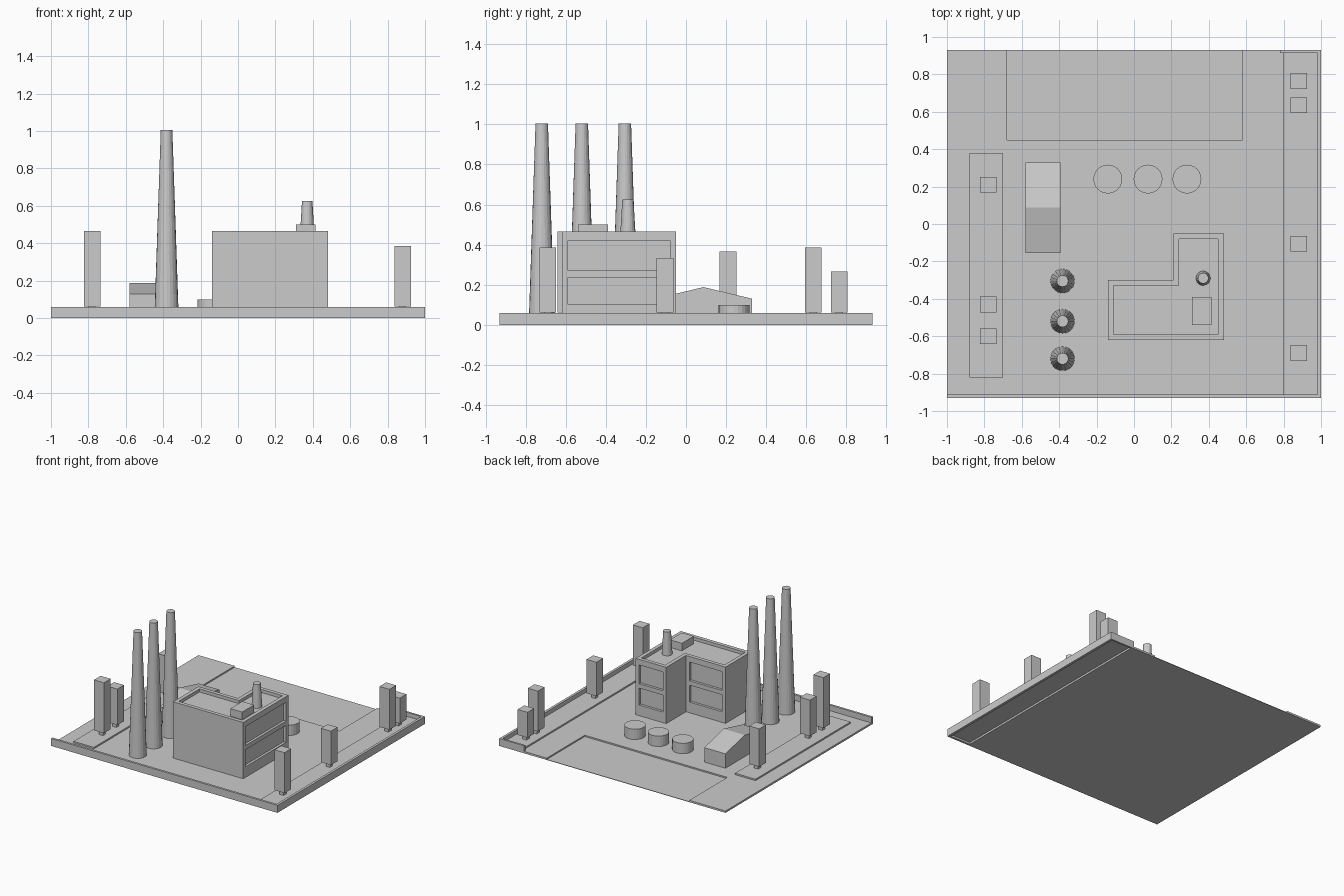
import bpy, bmesh, math
from mathutils import Matrix, Vector

if "Cube" in bpy.data.objects:
    bpy.data.objects.remove(bpy.data.objects["Cube"])


def finish(name, bm):
    bmesh.ops.recalc_face_normals(bm, faces=bm.faces)
    me = bpy.data.meshes.new(name)
    bm.to_mesh(me)
    bm.free()
    ob = bpy.data.objects.new(name, me)
    bpy.context.collection.objects.link(ob)
    return ob


def add_box(bm, x0, x1, y0, y1, z0, z1):
    m = (Matrix.Translation(((x0 + x1) / 2, (y0 + y1) / 2, (z0 + z1) / 2))
         @ Matrix.Diagonal((x1 - x0, y1 - y0, z1 - z0, 1)))
    bmesh.ops.create_cube(bm, size=1, matrix=m)


def box(name, *dims):
    bm = bmesh.new()
    add_box(bm, *dims)
    return finish(name, bm)


def cone(name, x, y, z0, z1, r0, r1, sides):
    bm = bmesh.new()
    bmesh.ops.create_cone(bm, cap_ends=True, segments=sides, radius1=r0, radius2=r1,
                          depth=z1 - z0, matrix=Matrix.Translation((x, y, (z0 + z1) / 2)))
    return finish(name, bm)


def add_prism(bm, points, offset):
    face = bm.faces.new([bm.verts.new(p) for p in points])
    ext = bmesh.ops.extrude_face_region(bm, geom=[face])["geom"]
    bmesh.ops.translate(bm, vec=Vector(offset),
                        verts=[v for v in ext if isinstance(v, bmesh.types.BMVert)])


def ell(d):
    # L-shaped plan of the main building, inset by d
    return [(-.14 + d, -.62 + d), (.48 - d, -.62 + d), (.48 - d, -.05 - d),
            (.21 + d, -.05 - d), (.21 + d, -.30 - d), (-.14 + d, -.30 - d)]


# Ground: lower sheet, raised yard around the sunken parking bay
box("ground", -1, .8, -.93, .93, 0, .004)
bm = bmesh.new()
yard = [(-1, -.93), (.8, -.93), (.8, .93), (.58, .93), (.58, .45),
        (-.68, .45), (-.68, .93), (-1, .93)]
add_prism(bm, [(x, y, .004) for x, y in yard], (0, 0, .011))
finish("yard", bm)

# Grass strips and boundary walls
box("grass_right", .8, .99, -.92, .92, .015, .027)
box("grass_left", -.88, -.70, -.82, .38, .012, .027)
box("wall_front", -1, 1, -.93, -.912, 0, .06)
box("wall_right", .98, 1, -.912, .93, 0, .06)
box("wall_back", .78, .98, .915, .93, 0, .06)

# Main building with roof recess and window recesses
bm = bmesh.new()
add_prism(bm, [(x, y, .005) for x, y in ell(0)], (0, 0, .46))
building = finish("building", bm)
bm = bmesh.new()
add_prism(bm, [(x, y, .44) for x, y in ell(.03)], (0, 0, .1))
for z0, z1 in ((.10, .235), (.27, .42)):
    add_box(bm, .46, .55, -.59, -.08, z0, z1)
    add_box(bm, .24, .45, -.07, .02, z0, z1)
    add_box(bm, -.11, .18, -.32, -.23, z0, z1)
cutter = finish("cutter", bm)
cutter.hide_render = True
mod = building.modifiers.new("recesses", "BOOLEAN")
mod.operation, mod.object, mod.solver = "DIFFERENCE", cutter, "EXACT"
bpy.context.view_layer.objects.active = building
bpy.ops.object.modifier_apply(modifier=mod.name)
bpy.data.objects.remove(cutter)

# Roof equipment
box("roof_unit", .31, .415, -.54, -.39, .435, .50)
cone("roof_vent", .37, -.29, .435, .625, .039, .028, 20)

# Tall chimneys
for i, y in enumerate((-.72, -.52, -.305)):
    cone(f"chimney_{i}", -.382, y, .005, 1.005, .065, .031, 20)

# Storage tanks
for i, x in enumerate((-.14, .075, .283)):
    cone(f"tank_{i}", x, .24, .005, .098, .077, .077, 24)

# Gabled shed
bm = bmesh.new()
gable = [(-.155, .005), (.33, .005), (.33, .13), (.087, .188), (-.155, .13)]
add_prism(bm, [(-.58, y, z) for y, z in gable], (.187, 0, 0))
finish("shed", bm)

# Box trees with short trunks
trees = [(-.78, -.60, .465), (-.78, -.43, .35), (-.78, .21, .365), (.88, -.69, .385),
         (.88, -.105, .333), (.88, .635, .385), (.88, .765, .265)]
for i, (x, y, top) in enumerate(trees):
    box(f"tree_crown_{i}", x - .044, x + .044, y - .042, y + .042, .062, top)
    box(f"tree_trunk_{i}", x - .018, x + .018, y - .018, y + .018, .02, .062)
